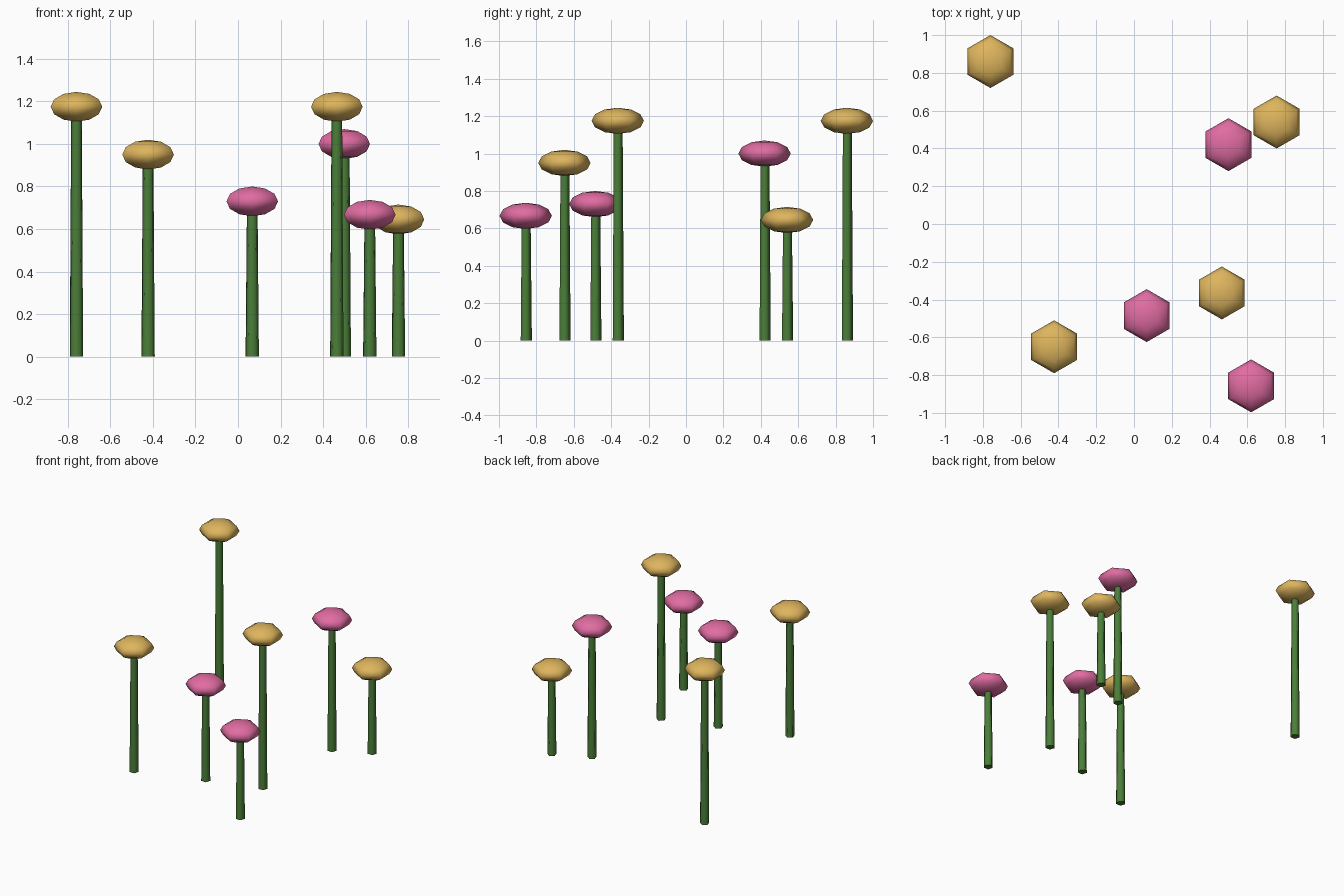
import bpy
import math

cube = bpy.data.objects.get("Cube")
if cube:
    bpy.data.objects.remove(cube, do_unlink=True)


def make_material(name, color):
    mat = bpy.data.materials.new(name)
    mat.use_nodes = True
    mat.diffuse_color = (*color, 1)
    bsdf = mat.node_tree.nodes["Principled BSDF"]
    bsdf.inputs["Base Color"].default_value = (*color, 1)
    return mat


GREEN = make_material("stem green", (0.07, 0.21, 0.04))
YELLOW = make_material("petal yellow", (0.73, 0.46, 0.11))
PINK = make_material("petal pink", (0.75, 0.15, 0.36))

HEAD_RADIUS = 0.14
HEAD_SQUASH = 0.5
STEM_BOTTOM, STEM_TOP = 0.033, 0.026


def lathe(name, profile, sides, mat, location, sharp_angle):
    """Turn a (radius, z) profile, first corner towards +y; zero radius makes a pole."""
    verts, rings, faces = [], [], []
    for r, z in profile:
        count = sides if r > 0 else 1
        start = len(verts)
        for i in range(count):
            a = math.pi / 2 + math.tau * i / sides
            verts.append((r * math.cos(a), r * math.sin(a), z))
        rings.append([start + i % count for i in range(sides)])
    for low, high in zip(rings, rings[1:]):
        for i in range(sides):
            j = (i + 1) % sides
            corners = (low[i], low[j], high[j], high[i])
            faces.append(list(dict.fromkeys(corners)))
    if profile[0][0] > 0:
        faces.append(rings[0][::-1])
    if profile[-1][0] > 0:
        faces.append(rings[-1])
    mesh = bpy.data.meshes.new(name)
    mesh.from_pydata(verts, [], faces)
    mesh.materials.append(mat)
    obj = bpy.data.objects.new(name, mesh)
    obj.location = location
    bpy.context.collection.objects.link(obj)
    bpy.ops.object.select_all(action="DESELECT")
    obj.select_set(True)
    bpy.context.view_layer.objects.active = obj
    bpy.ops.object.shade_smooth_by_angle(angle=math.radians(sharp_angle))
    return obj


# Squashed six-sided ball profile, pole to pole
RINGS = 6
head_profile = []
for k in range(RINGS + 1):
    t = math.pi * k / RINGS
    r = HEAD_RADIUS * math.sin(t) if 0 < k < RINGS else 0
    head_profile.append((r, -HEAD_RADIUS * HEAD_SQUASH * math.cos(t)))

# Each flower: x, y, height of head centre, petal colour
flowers = [
    (-0.76, 0.86, 1.175, YELLOW),
    (0.755, 0.54, 0.645, YELLOW),
    (0.5, 0.42, 1.0, PINK),
    (0.465, -0.365, 1.175, YELLOW),
    (0.067, -0.485, 0.73, PINK),
    (-0.423, -0.65, 0.95, YELLOW),
    (0.62, -0.857, 0.667, PINK),
]
for n, (x, y, h, petal) in enumerate(flowers, 1):
    lathe(f"flower_stem_{n}", [(STEM_BOTTOM, 0), (STEM_TOP, h)], 5, GREEN, (x, y, 0), 80)
    lathe(f"flower_head_{n}", head_profile, 6, petal, (x, y, h), 80)
